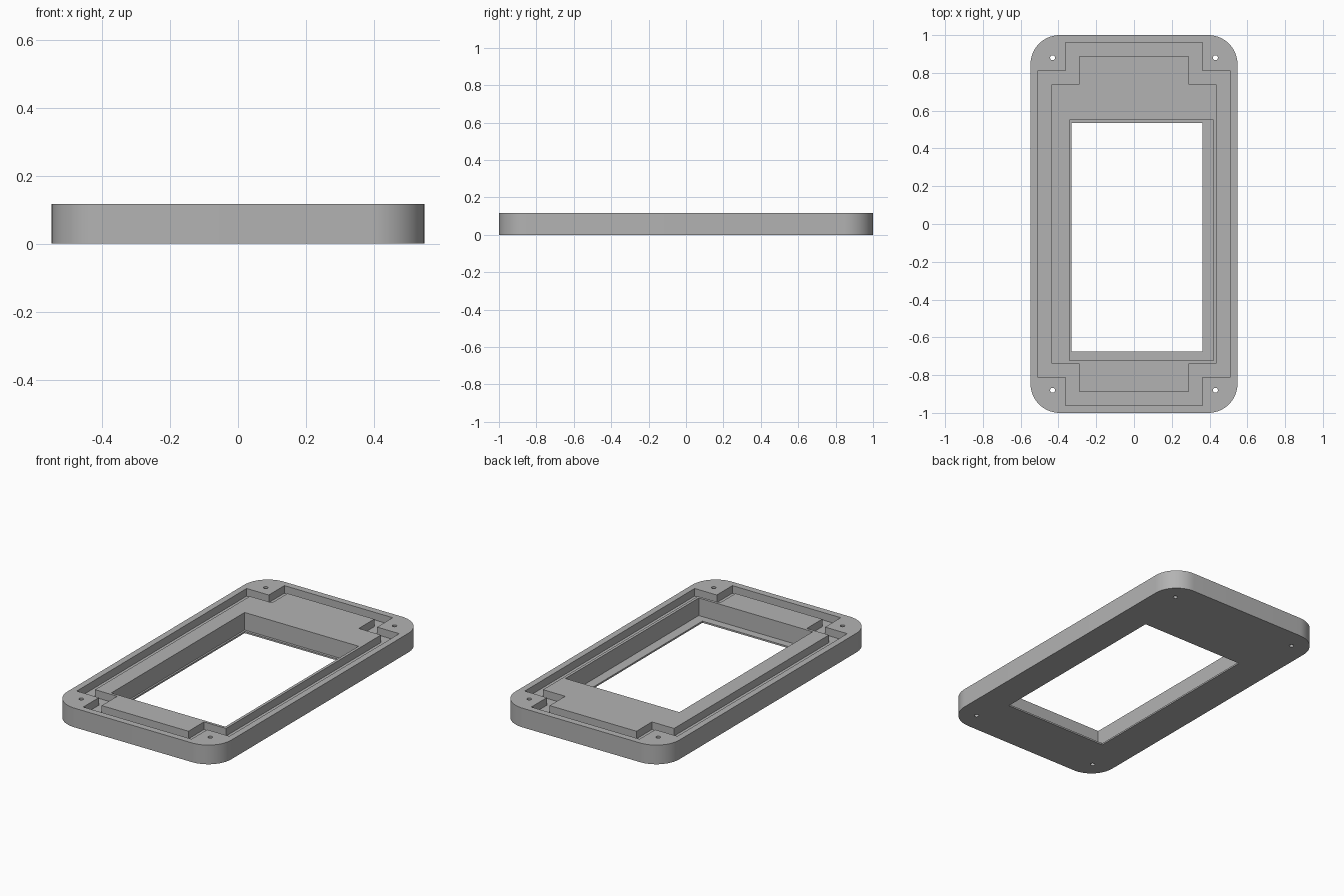
import bpy
import bmesh
from math import cos, sin, pi, radians

HALF_X, HALF_Y, HEIGHT, CORNER = 0.548, 1.0, 0.116, 0.155
GROOVE_FLOOR = 0.07
LIP = 0.01
ABOVE = HEIGHT + 0.05

default = bpy.data.objects.get("Cube")
if default:
    bpy.data.objects.remove(default, do_unlink=True)

grey = bpy.data.materials.new("plain grey")
grey.use_nodes = True
grey.diffuse_color = (0.45, 0.45, 0.45, 1)
grey.node_tree.nodes["Principled BSDF"].inputs["Base Color"].default_value = grey.diffuse_color


def rounded_rectangle(hx, hy, r, steps=16):
    points = []
    for k, (sx, sy) in enumerate([(1, 1), (-1, 1), (-1, -1), (1, -1)]):
        for i in range(steps + 1):
            a = (k + i / steps) * pi / 2
            points.append((sx * (hx - r) + r * cos(a), sy * (hy - r) + r * sin(a)))
    return points


def rectangle(x0, x1, y0, y1):
    return [(x0, y0), (x1, y0), (x1, y1), (x0, y1)]


def circle(x, y, r, sides=24):
    return [(x + r * cos(2 * pi * i / sides), y + r * sin(2 * pi * i / sides))
            for i in range(sides)]


def notched(wide, narrow, short, long):
    """Rectangle with a square notch taken out of each corner."""
    quarter = [(wide, short), (narrow, short), (narrow, long)]
    points = []
    for sx, sy in [(1, 1), (-1, 1), (-1, -1), (1, -1)]:
        part = quarter if sx * sy > 0 else quarter[::-1]
        points += [(sx * x, sy * y) for x, y in part]
    return points


def prism(name, outline, z0, z1, inner=None):
    """Extrude an outline; with an inner outline the prism is a ring."""
    bm = bmesh.new()
    loop = [bm.verts.new((x, y, z0)) for x, y in outline]
    if inner:
        hole = [bm.verts.new((x, y, z0)) for x, y in inner]
        n = len(loop)
        faces = [bm.faces.new((loop[i], loop[(i + 1) % n], hole[(i + 1) % n], hole[i]))
                 for i in range(n)]
    else:
        faces = [bm.faces.new(loop)]
    top = bmesh.ops.extrude_face_region(bm, geom=faces)["geom"]
    bmesh.ops.translate(bm, vec=(0, 0, z1 - z0),
                        verts=[v for v in top if isinstance(v, bmesh.types.BMVert)])
    bmesh.ops.recalc_face_normals(bm, faces=bm.faces)
    mesh = bpy.data.meshes.new(name)
    bm.to_mesh(mesh)
    bm.free()
    mesh.materials.append(grey)
    obj = bpy.data.objects.new(name, mesh)
    bpy.context.collection.objects.link(obj)
    return obj


# Rounded plate
frame = prism("bezel_frame", rounded_rectangle(HALF_X, HALF_Y, CORNER), 0, HEIGHT)

# Stepped gasket groove, screen pocket and window opening
cutters = [
    prism("groove_cutter", notched(0.51, 0.362, 0.811, 0.96), GROOVE_FLOOR, ABOVE,
          inner=notched(0.438, 0.29, 0.739, 0.887)),
    prism("pocket_cutter", rectangle(-0.341, 0.421, -0.723, 0.55), LIP, ABOVE),
    prism("window_cutter", rectangle(-0.33, 0.363, -0.675, 0.535), -0.05, ABOVE),
]

# Screw holes in the four corners
for sx in (-1, 1):
    for sy in (-1, 1):
        cutters.append(prism("screw_hole_cutter", circle(sx * 0.431, sy * 0.88, 0.013),
                             -0.05, ABOVE))

for cutter in cutters:
    cutter.hide_render = True
    mod = frame.modifiers.new(cutter.name, "BOOLEAN")
    mod.operation = "DIFFERENCE"
    mod.solver = "EXACT"
    mod.object = cutter

# Apply the cuts and discard the cutters
bpy.context.view_layer.update()
graph = bpy.context.evaluated_depsgraph_get()
cut_mesh = bpy.data.meshes.new_from_object(frame.evaluated_get(graph))
frame.modifiers.clear()
frame.data = cut_mesh
frame.data.name = "bezel_frame"
for cutter in cutters:
    bpy.data.objects.remove(cutter, do_unlink=True)

# Smooth the rounded corners, keep the edges sharp
for obj in bpy.context.selected_objects:
    obj.select_set(False)
frame.select_set(True)
bpy.context.view_layer.objects.active = frame
bpy.ops.object.shade_smooth_by_angle(angle=radians(30))
